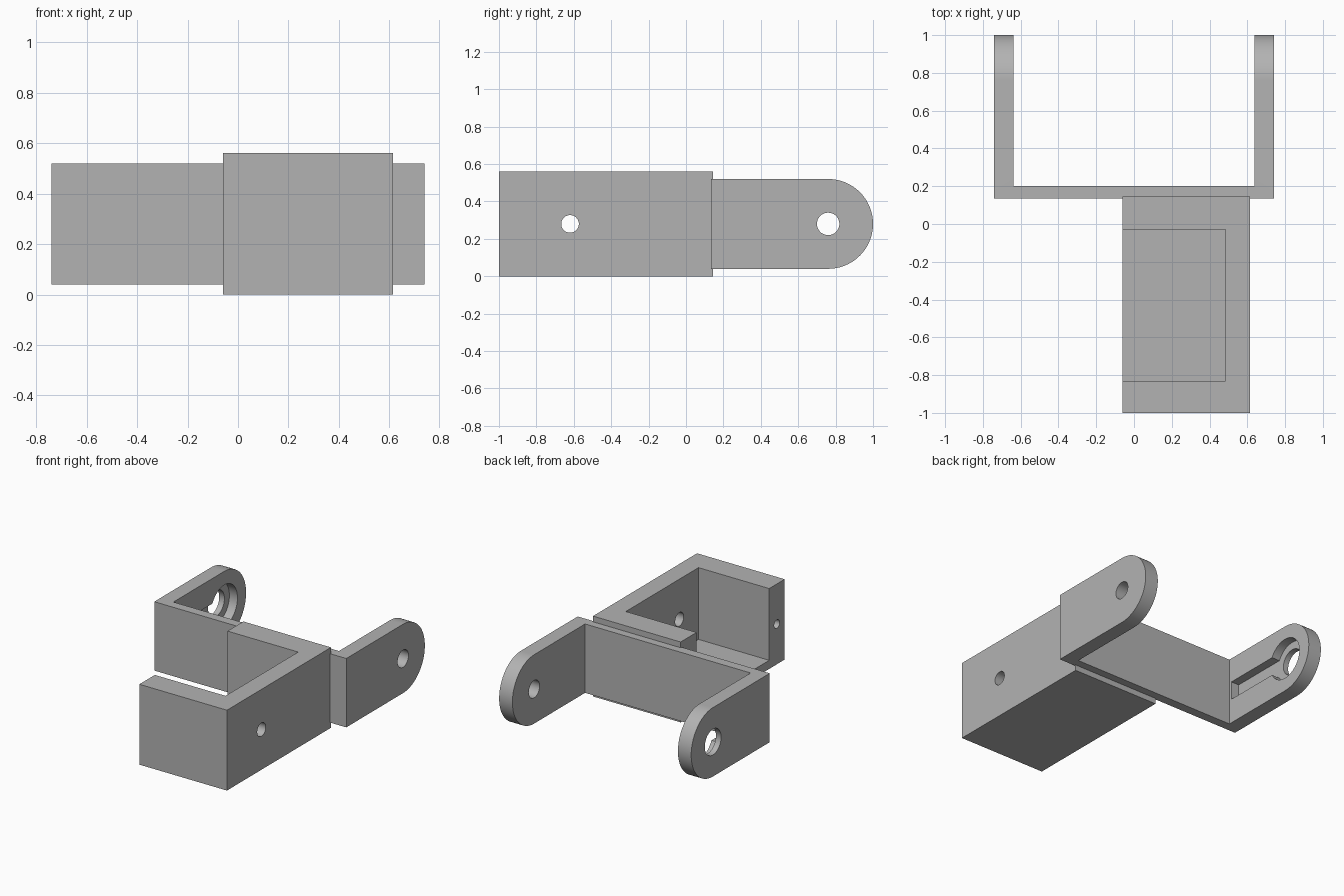
import bpy, bmesh
from math import pi, sin, cos, asin
from mathutils import Vector

if "Cube" in bpy.data.objects:
    bpy.data.objects.remove(bpy.data.objects["Cube"], do_unlink=True)

grey = bpy.data.materials.new("plain grey")
grey.use_nodes = True
GREY = (0.45, 0.45, 0.45, 1)
grey.diffuse_color = GREY
grey.node_tree.nodes["Principled BSDF"].inputs["Base Color"].default_value = GREY


def prism(name, outline, axis, low, high):
    """Extrude an outline along x (points are y, z) or z (points are x, y)."""
    bm = bmesh.new()
    place = (lambda p: (low, *p)) if axis == "x" else (lambda p: (*p, low))
    face = bm.faces.new([bm.verts.new(place(p)) for p in outline])
    ends = bmesh.ops.extrude_face_region(bm, geom=[face])["geom"]
    shift = Vector((1, 0, 0) if axis == "x" else (0, 0, 1)) * (high - low)
    bmesh.ops.translate(bm, vec=shift, verts=[v for v in ends if isinstance(v, bmesh.types.BMVert)])
    bmesh.ops.recalc_face_normals(bm, faces=bm.faces)
    mesh = bpy.data.meshes.new(name)
    bm.to_mesh(mesh)
    bm.free()
    mesh.materials.append(grey)
    obj = bpy.data.objects.new(name, mesh)
    bpy.context.collection.objects.link(obj)
    return obj


def arc(y, z, r, start, end, steps=48):
    angles = [start + (end - start) * i / steps for i in range(steps + 1)]
    return [(y + r * cos(a), z + r * sin(a)) for a in angles]


def rect(a0, a1, b0, b1):
    return [(a0, b0), (a1, b0), (a1, b1), (a0, b1)]


def drill(y, r, low, high):
    """Round cutter along x at mid height."""
    return prism("hole_cutter", arc(y, MID, r, 0, 2 * pi)[:-1], "x", low, high)


def activate(obj):
    bpy.ops.object.select_all(action="DESELECT")
    obj.select_set(True)
    bpy.context.view_layer.objects.active = obj


def combine(obj, cutter, operation="DIFFERENCE"):
    cutter.hide_render = True
    mod = obj.modifiers.new("cut", "BOOLEAN")
    mod.operation, mod.object, mod.solver = operation, cutter, "EXACT"
    activate(obj)
    bpy.ops.object.modifier_apply(modifier=mod.name)
    bpy.data.objects.remove(cutter, do_unlink=True)


MID = 0.28        # height of every hole
PIVOT = 0.76      # y of the arm pivots

# Motor holder: block with a pocket open at the top and one side
holder = prism("motor_holder", rect(-0.06, 0.615, -1, 0.145), "z", 0, 0.56)
combine(holder, prism("pocket_cutter", rect(-0.2, 0.485, -0.83, -0.03), "z", 0.06, 0.8))
combine(holder, drill(-0.62, 0.047, 0.4, 0.8))
for y in (-0.915, 0.057):                      # screw holes in the wall ends
    combine(holder, drill(y, 0.03, -0.2, 0.3))

# U bracket: plan outline trimmed by the rounded side outline
plan = [(-0.74, 0.135), (0.74, 0.135), (0.74, 1.1), (0.638, 1.1),
        (0.638, 0.2), (-0.638, 0.2), (-0.638, 1.1), (-0.74, 1.1)]
bracket = prism("u_bracket", plan, "z", -0.1, 0.7)
side = [(0, 0.04)] + arc(PIVOT, MID, 0.24, -pi / 2, pi / 2) + [(0, 0.52)]
combine(bracket, prism("side_trim", side, "x", -1, 1), "INTERSECT")

# Pivot holes, with a keyhole recess inside one arm
combine(bracket, drill(PIVOT, 0.06, 0.5, 0.9))
combine(bracket, drill(PIVOT, 0.09, -0.9, -0.5))
half, r = 0.065, 0.145
a = pi - asin(half / r)
keyhole = arc(PIVOT, MID, r, -a, a) + [(0.22, MID + half), (0.22, MID - half)]
combine(bracket, prism("recess_cutter", keyhole, "x", -0.7, -0.5))

for obj in (holder, bracket):
    activate(obj)
    bpy.ops.object.shade_smooth_by_angle()
